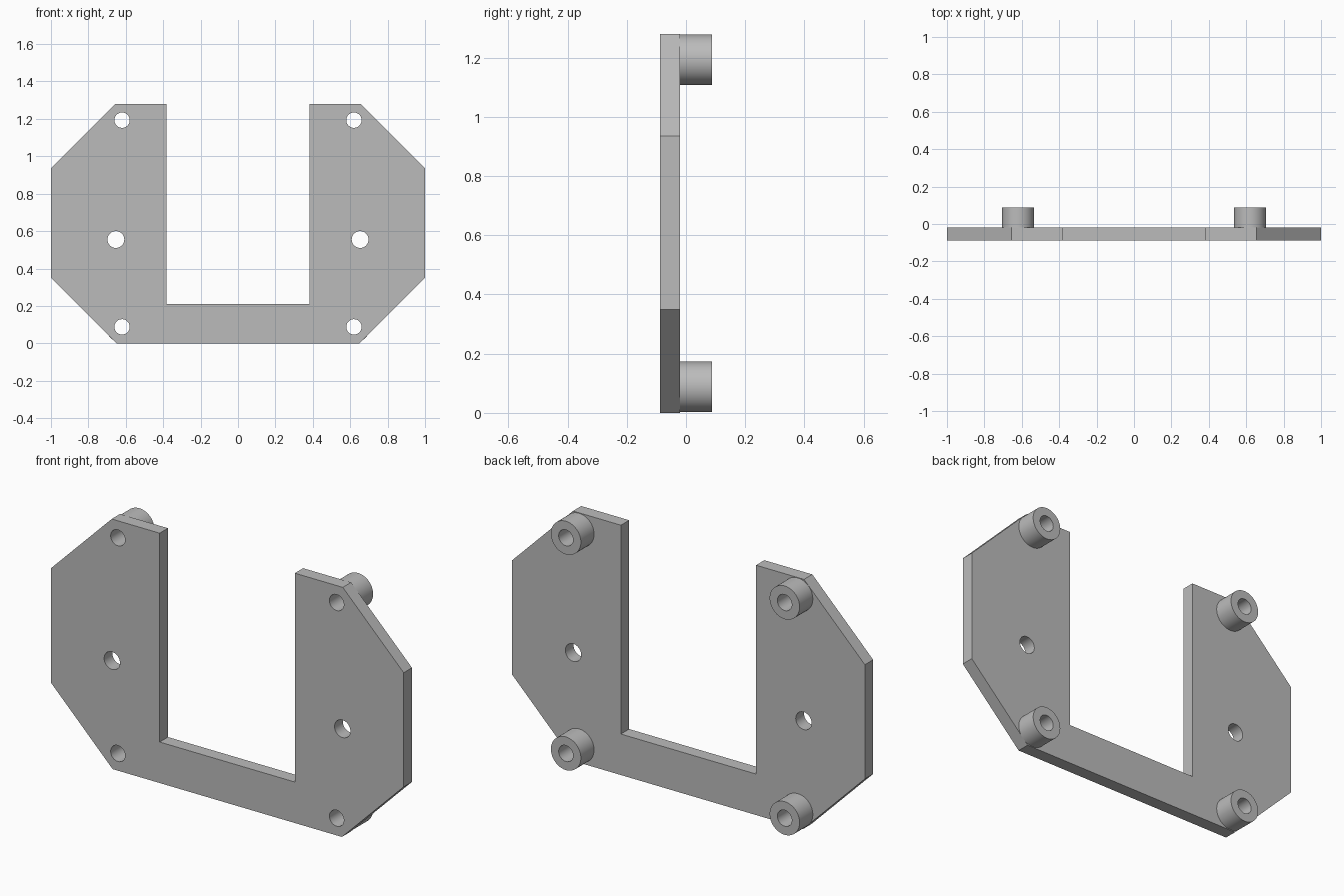
import bpy, bmesh
from math import sin, cos, tau, radians
from mathutils import Matrix

cube = bpy.data.objects.get("Cube")
if cube:
    bpy.data.objects.remove(cube, do_unlink=True)

grey = bpy.data.materials.new("plain_grey")
grey.use_nodes = True
grey.diffuse_color = (0.5, 0.5, 0.5, 1)
grey.node_tree.nodes["Principled BSDF"].inputs["Base Color"].default_value = (0.5, 0.5, 0.5, 1)


def circle(x, z, r, n=48):
    return [(x + r * cos(tau * i / n), z + r * sin(tau * i / n)) for i in range(n)]


def extruded(name, loops, y0, y1):
    """Solid from an outline plus hole loops in the XZ plane, between y0 and y1."""
    curve = bpy.data.curves.new(name + "_profile", "CURVE")
    curve.dimensions = "2D"
    curve.fill_mode = "BOTH"
    curve.extrude = (y1 - y0) / 2
    for loop in loops:
        spline = curve.splines.new("POLY")
        spline.points.add(len(loop) - 1)
        for point, (x, z) in zip(spline.points, loop):
            point.co = (x, z, 0, 1)
        spline.use_cyclic_u = True
    helper = bpy.data.objects.new(name + "_profile", curve)
    bpy.context.collection.objects.link(helper)
    depsgraph = bpy.context.evaluated_depsgraph_get()
    mesh = bpy.data.meshes.new_from_object(helper.evaluated_get(depsgraph))
    bpy.data.objects.remove(helper, do_unlink=True)

    # Stand the profile upright and weld caps to walls
    mesh.transform(Matrix.Translation((0, (y0 + y1) / 2, 0)) @ Matrix.Rotation(radians(90), 4, "X"))
    bm = bmesh.new()
    bm.from_mesh(mesh)
    bmesh.ops.remove_doubles(bm, verts=bm.verts, dist=0.0005)
    bmesh.ops.recalc_face_normals(bm, faces=bm.faces)
    bm.to_mesh(mesh)
    bm.free()
    mesh.name = name
    mesh.materials.clear()
    mesh.materials.append(grey)

    obj = bpy.data.objects.new(name, mesh)
    bpy.context.collection.objects.link(obj)
    bpy.ops.object.select_all(action="DESELECT")
    obj.select_set(True)
    bpy.context.view_layer.objects.active = obj
    bpy.ops.object.shade_smooth_by_angle(angle=radians(30))
    return obj


BACK, MID, FRONT = 0.087, -0.02, -0.087
SCREW_X, SCREW_R, SPACER_R = 0.62, 0.041, 0.085
heights = {"lower": 0.088, "upper": 1.193}

# U-shaped plate with chamfered corners
half = [(0.65, 0), (1, 0.35), (1, 0.935), (0.655, 1.28), (0.383, 1.28), (0.383, 0.21)]
outline = half + [(-x, z) for x, z in reversed(half)]
holes = []
for side in (1, -1):
    holes.append(circle(side * 0.653, 0.555, 0.045))
    holes += [circle(side * SCREW_X, z, SCREW_R) for z in heights.values()]
extruded("bracket_plate", [outline] + holes, FRONT, MID)

# Tubular spacers behind the four corner holes
for level, z in heights.items():
    for side, label in ((1, "left"), (-1, "right")):
        x = side * SCREW_X
        extruded(f"{level}_{label}_spacer", [circle(x, z, SPACER_R), circle(x, z, SCREW_R)], MID, BACK)
